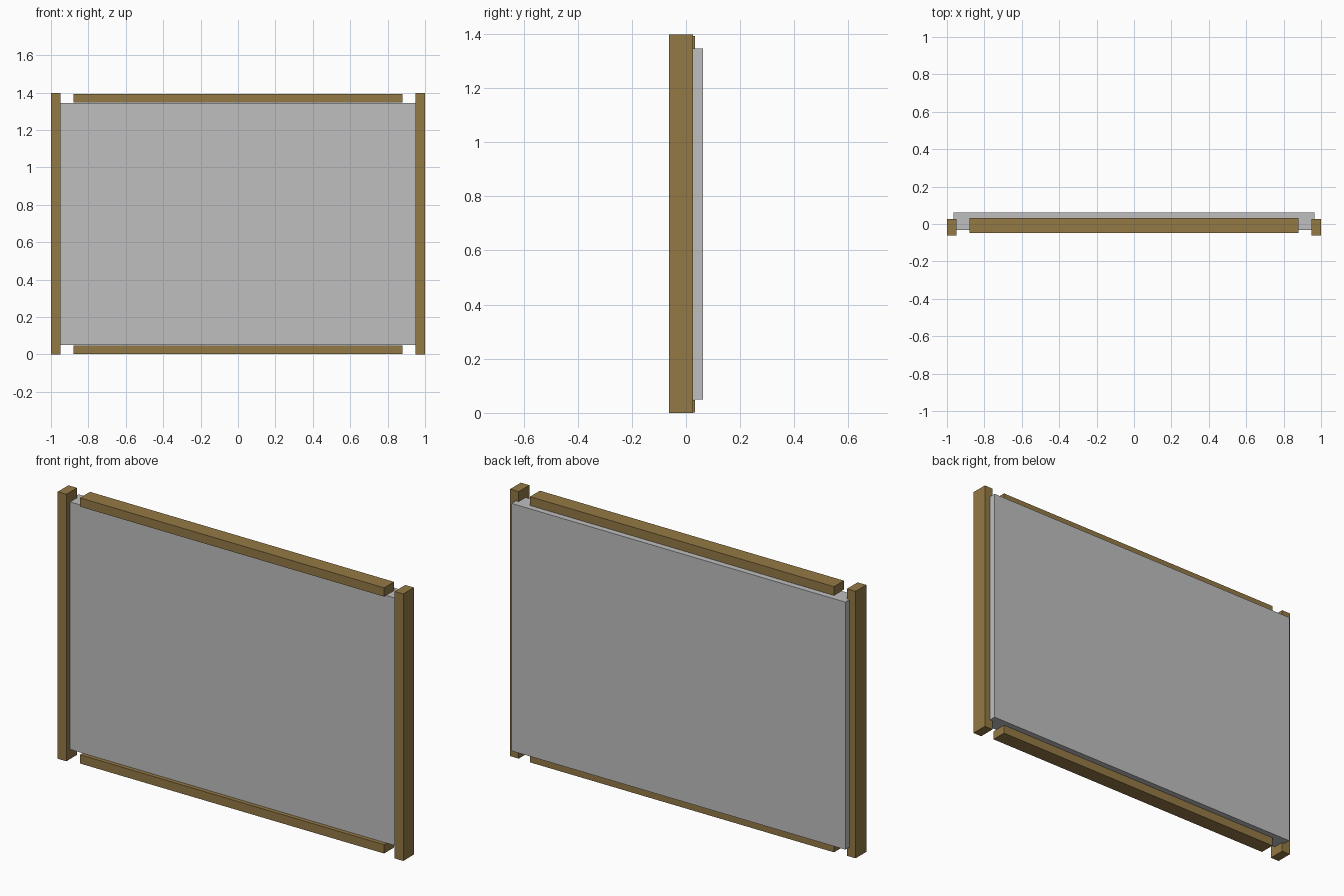
import bpy

if "Cube" in bpy.data.objects:
    bpy.data.objects.remove(bpy.data.objects["Cube"])


def material(name, rgb):
    m = bpy.data.materials.new(name)
    m.diffuse_color = (*rgb, 1.0)
    m.use_nodes = True
    m.node_tree.nodes["Principled BSDF"].inputs["Base Color"].default_value = m.diffuse_color
    return m


wood = material("brown wood", (0.296, 0.191, 0.06))
grey = material("grey panel", (0.52, 0.52, 0.52))


def box(name, lo, hi, mat):
    """Axis-aligned box between two corners."""
    centre = [(a + b) / 2 for a, b in zip(lo, hi)]
    bpy.ops.mesh.primitive_cube_add(size=1, location=centre)
    ob = bpy.context.object
    ob.name = name
    ob.scale = [b - a for a, b in zip(lo, hi)]
    bpy.ops.object.transform_apply(location=False, rotation=False, scale=True)
    ob.data.materials.append(mat)
    return ob


# Main sheet, set slightly back and tucked into the posts
box("panel", (-0.966, -0.031, 0.05), (0.966, 0.062, 1.345), grey)

# Upright posts at both ends
for name, x in (("left_post", -0.975), ("right_post", 0.975)):
    box(name, (x - 0.025, -0.062, 0), (x + 0.025, 0.026, 1.397), wood)

# Shorter rails along the bottom and top edges
for name, z0, z1 in (("bottom_rail", 0.002, 0.048), ("top_rail", 1.346, 1.392)):
    box(name, (-0.88, -0.049, z0), (0.88, 0.033, z1), wood)
